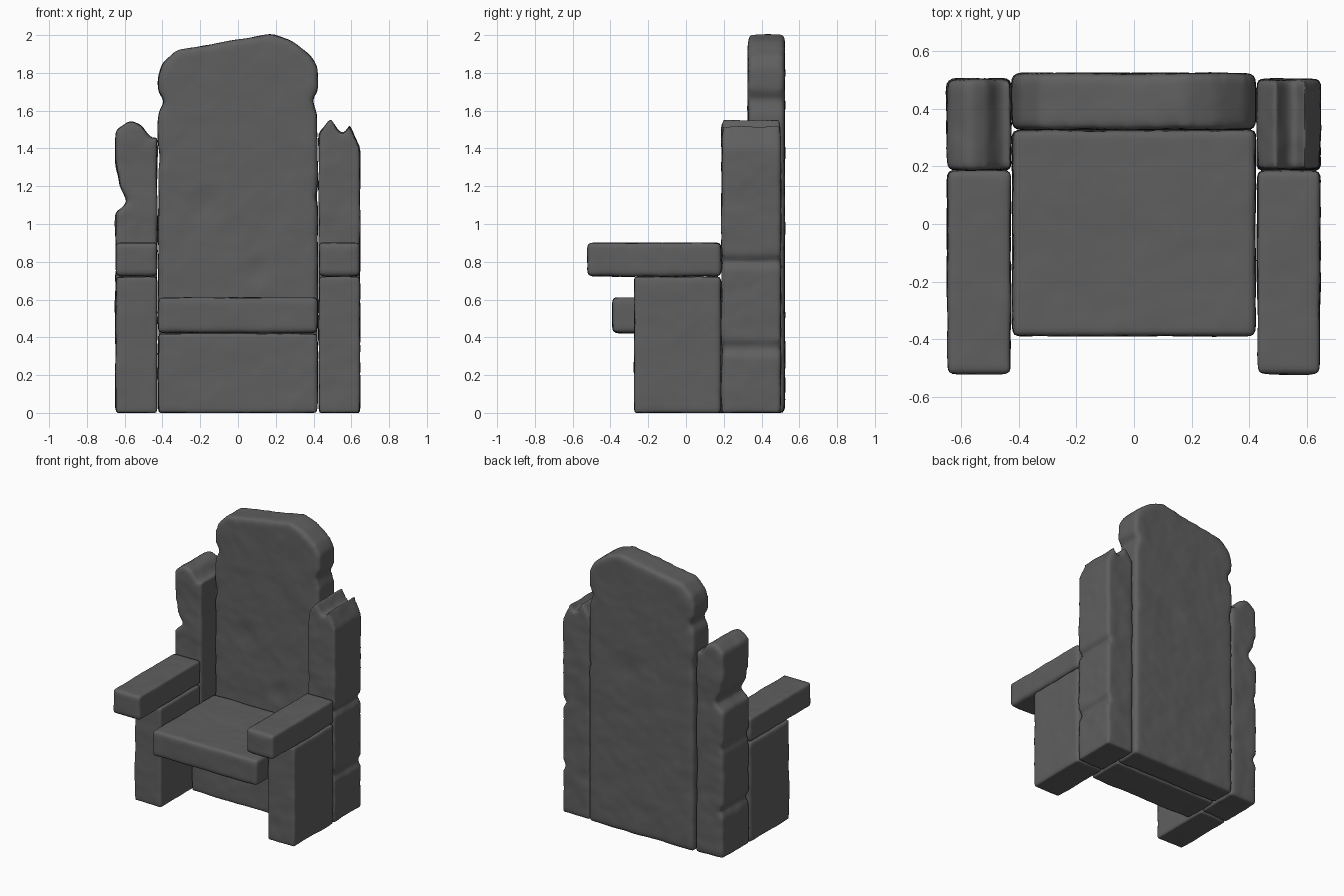
import bpy, bmesh
from mathutils import Vector, noise

if "Cube" in bpy.data.objects:
    bpy.data.objects.remove(bpy.data.objects["Cube"])

stone = bpy.data.materials.new("dark grey stone")
stone.diffuse_color = (0.115, 0.115, 0.115, 1)
stone.use_nodes = True
stone.node_tree.nodes["Principled BSDF"].inputs["Base Color"].default_value = stone.diffuse_color


def stone_block(name, outline, y0, y1, soft=12, rough=0.004, dents=()):
    """Extrude an x-z outline along y, then round and weather it like carved stone."""
    bm = bmesh.new()
    face = bm.faces.new([bm.verts.new((x, y0, z)) for x, z in outline])
    ext = bmesh.ops.extrude_face_region(bm, geom=[face])
    moved = [v for v in ext["geom"] if isinstance(v, bmesh.types.BMVert)]
    bmesh.ops.translate(bm, verts=moved, vec=(0, y1 - y0, 0))
    bmesh.ops.recalc_face_normals(bm, faces=bm.faces)
    mesh = bpy.data.meshes.new(name)
    bm.to_mesh(mesh)
    bm.free()
    ob = bpy.data.objects.new(name, mesh)
    bpy.context.collection.objects.link(ob)

    # dense even skin, softened edges
    remesh = ob.modifiers.new("skin", 'REMESH')
    remesh.mode = 'VOXEL'
    remesh.voxel_size = 0.016
    smooth = ob.modifiers.new("soften", 'SMOOTH')
    smooth.factor = 0.5
    smooth.iterations = soft
    deps = bpy.context.evaluated_depsgraph_get()
    worn = bpy.data.meshes.new_from_object(ob.evaluated_get(deps))
    ob.modifiers.clear()
    ob.data = worn

    # uneven chiselled surface, with a few shallow dents
    normals = [v.normal.copy() for v in worn.vertices]
    shift = Vector((y0 * 7, 3.1, 1.7))
    for v, n in zip(worn.vertices, normals):
        d = rough * noise.noise(v.co * 6 + shift) + rough * 0.5 * noise.noise(v.co * 15 + shift)
        for centre, radius, depth in dents:
            t = (v.co - Vector(centre)).length / radius
            if t < 1:
                d -= depth * (1 - t * t) ** 2
        v.co += n * d
        v.co.z = max(v.co.z, 0)
    worn.materials.clear()
    worn.materials.append(stone)
    worn.shade_smooth()
    return ob


def box(x0, x1, z0, z1):
    return [(x0, z0), (x1, z0), (x1, z1), (x0, z1)]


# tall backrest with a lopsided rounded top and chipped edges
back = [(-0.422, 0), (0.422, 0), (0.422, 1.1), (0.412, 1.14), (0.422, 1.2), (0.42, 1.58),
        (0.392, 1.66), (0.425, 1.71), (0.422, 1.83), (0.38, 1.895), (0.28, 1.97),
        (0.18, 2.006), (-0.18, 1.945), (-0.33, 1.92), (-0.40, 1.85), (-0.424, 1.77),
        (-0.424, 1.70), (-0.39, 1.65), (-0.422, 1.59), (-0.425, 1.45), (-0.412, 1.35),
        (-0.422, 1.25)]
stone_block("backrest", back, 0.327, 0.523,
            dents=[((-0.17, 0.33, 1.1), 0.13, 0.012), ((0.1, 0.33, 0.75), 0.1, 0.008),
                   ((0.1, 0.52, 1.2), 0.15, 0.008)])

# broken side pillars, each with its own outline
left = [(-0.648, 0), (-0.428, 0), (-0.428, 1.46), (-0.458, 1.445), (-0.51, 1.52),
        (-0.57, 1.55), (-0.648, 1.495), (-0.65, 1.33), (-0.625, 1.2), (-0.582, 1.115),
        (-0.648, 1.06), (-0.648, 0.84), (-0.628, 0.80), (-0.65, 0.75), (-0.648, 0.39),
        (-0.62, 0.34), (-0.648, 0.29)]
right = [(0.428, 0), (0.645, 0), (0.645, 0.30), (0.62, 0.34), (0.645, 0.39), (0.645, 0.76),
         (0.62, 0.80), (0.645, 0.84), (0.648, 1.40), (0.588, 1.53), (0.556, 1.455),
         (0.49, 1.565), (0.428, 1.475)]
stone_block("left_pillar", left, 0.188, 0.503, soft=10, rough=0.006)
stone_block("right_pillar", right, 0.188, 0.503, soft=7, rough=0.006)

# armrests and the blocks carrying them
for side, x0, x1 in (("left", -0.648, -0.429), ("right", 0.429, 0.646)):
    stone_block(side + "_armrest", box(x0, x1, 0.722, 0.90), -0.523, 0.187, soft=7)
    stone_block(side + "_arm_support", box(x0, x1, 0, 0.72), -0.274, 0.187, soft=6)

# seat slab and the recessed base under it
stone_block("seat", box(-0.422, 0.422, 0.422, 0.61), -0.39, 0.326)
stone_block("seat_base", box(-0.422, 0.422, 0, 0.42), 0.06, 0.326, soft=7)
